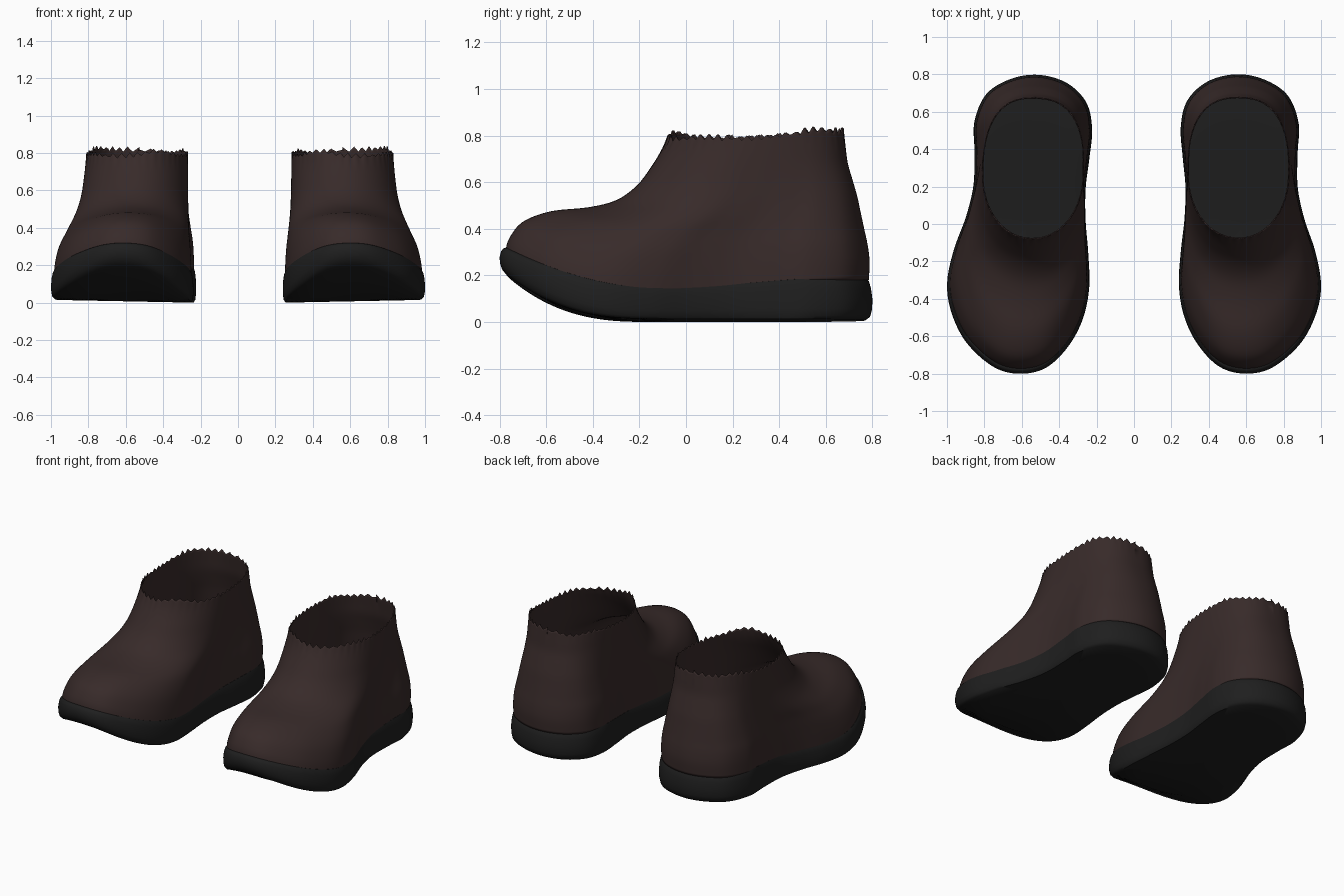
import bpy, bmesh, math, random
from mathutils import Matrix, Vector

cube = bpy.data.objects.get("Cube")
if cube:
    bpy.data.objects.remove(cube, do_unlink=True)

CENTRE = 0.58
STEPS = 8


def make_material(name, rgb, rough):
    mat = bpy.data.materials.new(name)
    mat.use_nodes = True
    mat.diffuse_color = (*rgb, 1)
    bsdf = mat.node_tree.nodes["Principled BSDF"]
    bsdf.inputs["Base Color"].default_value = (*rgb, 1)
    bsdf.inputs["Roughness"].default_value = rough
    return mat


leather = make_material("dark brown leather", (0.039, 0.0235, 0.0225), 0.6)
rubber = make_material("charcoal rubber", (0.0135, 0.0135, 0.0135), 0.7)


def smooth_path(points, steps, closed):
    """Catmull-Rom curve through points of any dimension."""
    n = len(points)
    pick = (lambda i: points[i % n]) if closed else (lambda i: points[min(max(i, 0), n - 1)])
    path = []
    for i in range(n if closed else n - 1):
        for s in range(steps):
            t = s / steps
            path.append([0.5 * (2 * b + (c - a) * t + (2 * a - 5 * b + 4 * c - d) * t * t
                                + (3 * b - a - 3 * c + d) * t ** 3)
                         for a, b, c, d in zip(pick(i - 1), pick(i), pick(i + 1), pick(i + 2))])
    return path if closed else path + [list(points[-1])]


# Footprint from the toe, round the outer side to the heel, back along the inner side
outline = smooth_path([
    (.60, -.80), (.74, -.767), (.885, -.645), (.97, -.49), (1.0, -.33), (.97, -.15),
    (.91, .03), (.875, .2), (.875, .38), (.88, .54), (.82, .69), (.69, .775),
    (.54, .80), (.39, .76), (.285, .66), (.25, .52), (.26, .36), (.275, .2),
    (.27, .03), (.25, -.15), (.24, -.33), (.27, -.5), (.345, -.65), (.46, -.765),
], STEPS, True)
COUNT = len(outline)


def sole_top(y):
    front = max(0, (-0.15 - y) / 0.62)
    back = min(1, max(0, (y + 0.1) / 0.8))
    return 0.15 + 0.17 * front ** 1.8 + 0.045 * back * back * (3 - 2 * back)


def sole_bottom(x, y):
    front = max(0, (-0.15 - y) / 0.65)
    return 0.22 * front ** 2.6 + 0.02 * max(0, x - 0.25)


def loft(name, rings, place, mat, capped):
    """Skin a stack of closed rings and set it in place with a matrix."""
    bm = bmesh.new()
    rows = [[bm.verts.new(place @ Vector(p)) for p in ring] for ring in rings]
    for low, high in zip(rows, rows[1:]):
        for i in range(COUNT):
            j = (i + 1) % COUNT
            bm.faces.new((low[i], low[j], high[j], high[i]))
    if capped:
        bm.faces.new(rows[0])
        bm.faces.new(rows[-1])
    bmesh.ops.recalc_face_normals(bm, faces=bm.faces)
    mesh = bpy.data.meshes.new(name)
    bm.to_mesh(mesh)
    bm.free()
    mesh.materials.append(mat)
    obj = bpy.data.objects.new(name, mesh)
    bpy.context.collection.objects.link(obj)
    bpy.ops.object.select_all(action="DESELECT")
    obj.select_set(True)
    bpy.context.view_layer.objects.active = obj
    bpy.ops.object.shade_smooth_by_angle(angle=math.radians(50))
    return obj


# Sole section: (inset scale, height fraction) from insole centre over the rim to the underside
section = [(.01, 1), (.35, 1), (.7, 1), (.94, 1), (.965, .985), (.98, .9), (.992, .74), (1, .48),
           (.998, .25), (.987, .08), (.96, 0), (.7, 0), (.35, 0), (.01, 0)]
sole_rings = []
for scale, h in section:
    ring = []
    for px, py in outline:
        x, y = CENTRE + (px - CENTRE) * scale, py * scale
        low = sole_bottom(x, y)
        ring.append((x, y, low + (sole_top(y) - low) * h))
    sole_rings.append(ring)

# Upper profile: front y, front z, back y, back z, blend from footprint to collar
profile = smooth_path([
    (-.775, .305, .785, .18, 0), (-.758, .36, .788, .26, .06), (-.70, .43, .78, .33, .2),
    (-.58, .475, .765, .40, .42), (-.42, .492, .75, .47, .6), (-.30, .522, .735, .54, .74),
    (-.21, .585, .715, .61, .85), (-.145, .67, .695, .68, .92), (-.10, .745, .685, .75, .97),
    (-.077, .80, .677, .81, 1),
], 4, False)

# Torn edge: uneven scallops broken into small slanted teeth
random.seed(4)
waves = smooth_path([[random.uniform(-.018, .014)] for _ in range(COUNT // 12)], 12, True)
teeth = [random.uniform(.006, .03) for _ in range(COUNT // 4)]
tear = [waves[i][0] + teeth[i // 4] * (abs(i % 4 - 1) / 2 - .4) for i in range(COUNT)]

upper_rings = []
for k, (fy, fz, by, bz, blend) in enumerate(profile):
    fray = max(0, k / (len(profile) - 1) - 0.8) / 0.2
    ring = []
    for i, (px, py) in enumerate(outline):
        u = min(1, max(0, (py + 0.8) / 1.6))
        y = fy + (by - fy) * u
        # Collar is rounder in front, squarer behind
        power = 2.1 + 0.4 * u
        half = 0.272 * max(0, 1 - abs(2 * u - 1) ** power) ** (1 / power)
        collar_x = 0.558 + (half if i < COUNT // 2 else -half)
        foot_x = CENTRE + (px - CENTRE) * 0.965
        x = foot_x + (collar_x - foot_x) * blend ** (1 + 0.6 * u)
        rise_front, rise_back = fz - sole_top(fy), bz - sole_top(by)
        z = sole_top(y) + rise_front + (rise_back - rise_front) * u
        ring.append((x, y, z + tear[i] * fray ** 2))
    upper_rings.append(ring)

# Both boots: the right one is mirrored and turned slightly about its ball
ball = Matrix.Translation((-0.62, -0.35, 0))
mirrored = (ball @ Matrix.Rotation(-0.03, 4, "Z") @ ball.inverted()
            @ Matrix.Diagonal((-1, 1, 1, 1)))
for label, place in (("left", Matrix.Identity(4)), ("right", mirrored)):
    loft(label + "_sole", sole_rings, place, rubber, True)
    upper = loft(label + "_upper", upper_rings, place, leather, False)
    shell = upper.modifiers.new("thickness", "SOLIDIFY")
    shell.thickness = 0.006
    shell.offset = -1
